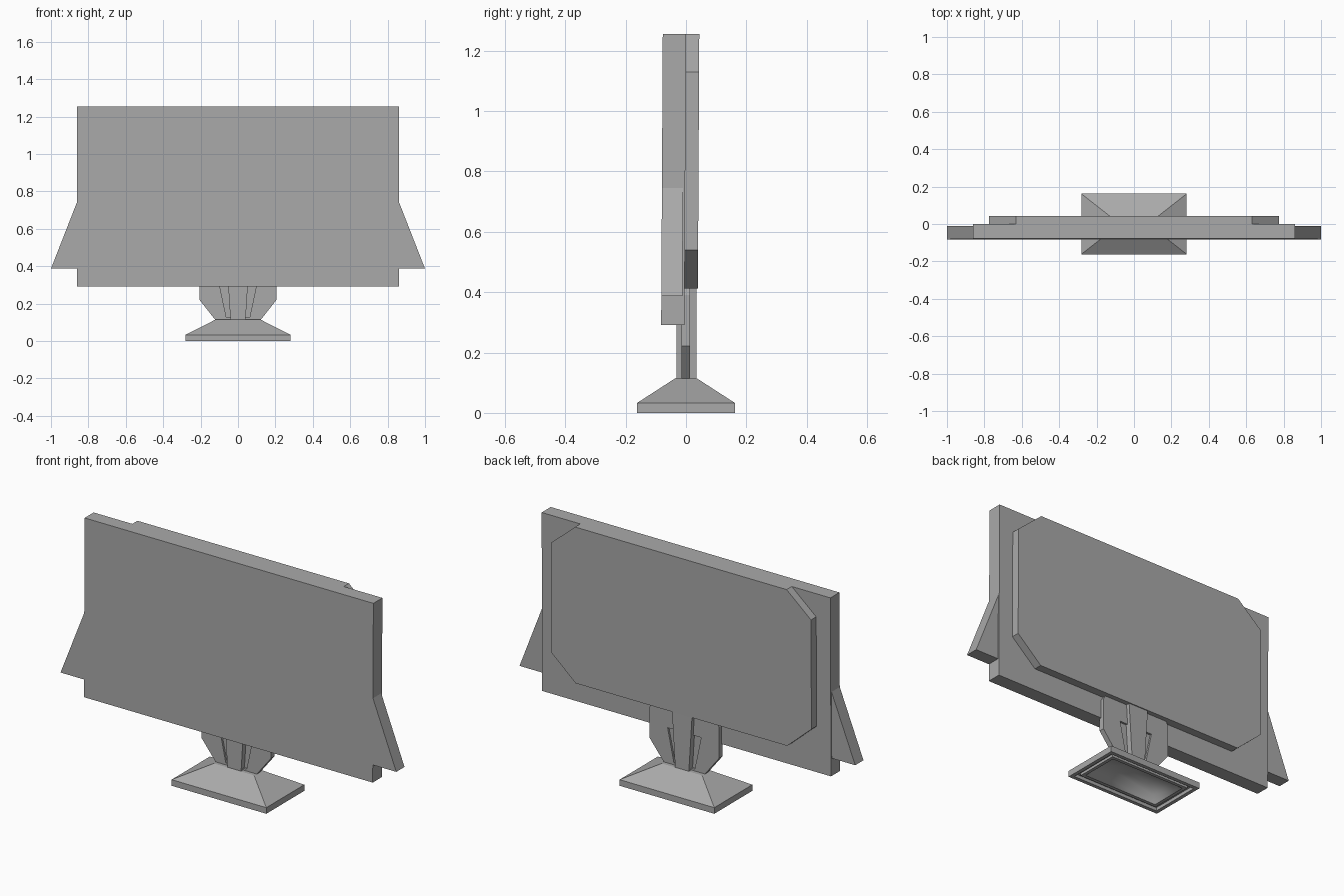
import bpy
import bmesh

cube = bpy.data.objects.get("Cube")
if cube:
    bpy.data.objects.remove(cube, do_unlink=True)

grey = bpy.data.materials.new("neutral_grey")
grey.use_nodes = True
COLOUR = (0.4, 0.4, 0.4, 1)
grey.diffuse_color = COLOUR
grey.node_tree.nodes["Principled BSDF"].inputs["Base Color"].default_value = COLOUR

LEAN = 0.0055  # slight backward tilt of the screen
TOP = 1.255


def finish(name, bm):
    bmesh.ops.recalc_face_normals(bm, faces=bm.faces)
    mesh = bpy.data.meshes.new(name)
    bm.to_mesh(mesh)
    bm.free()
    mesh.materials.append(grey)
    obj = bpy.data.objects.new(name, mesh)
    bpy.context.scene.collection.objects.link(obj)
    return obj


def plate(name, outline, front, back, lean=0.0, side=1):
    """Extrude an (x, z) outline from front to back along y."""
    bm = bmesh.new()
    rings = [[bm.verts.new((side * x, y + lean * (z - TOP), z)) for x, z in outline]
             for y in (front, back)]
    bm.faces.new(rings[0])
    bm.faces.new(rings[1])
    n = len(outline)
    for i in range(n):
        j = (i + 1) % n
        bm.faces.new((rings[0][i], rings[0][j], rings[1][j], rings[1][i]))
    return finish(name, bm)


def rect_loft(name, levels):
    """Join centred rectangles (half x, half y, z) and cap both ends."""
    bm = bmesh.new()
    rings = [[bm.verts.new((sx * hx, sy * hy, z))
              for sx, sy in ((-1, -1), (1, -1), (1, 1), (-1, 1))]
             for hx, hy, z in levels]
    for a, b in zip(rings, rings[1:]):
        for i in range(4):
            j = (i + 1) % 4
            bm.faces.new((a[i], a[j], b[j], b[i]))
    bm.faces.new(rings[0])
    bm.faces.new(rings[-1])
    return finish(name, bm)


# Screen slab
plate("screen_panel", [(-0.86, 0.292), (0.86, 0.292), (0.86, TOP), (-0.86, TOP)],
      -0.077, 0.0, LEAN)

# Raised rear housing with clipped corners
half = [(0.63, 0.412), (0.775, 0.54), (0.775, 1.13), (0.63, TOP)]
plate("rear_housing", half + [(-x, z) for x, z in reversed(half)], -0.01, 0.044, LEAN)

# Foot: rim, sloped top, and a grooved hollow underside
foot = rect_loft("foot", [
    (0.12, 0.035, 0.115), (0.282, 0.162, 0.033), (0.282, 0.162, 0.0),
    (0.262, 0.142, 0.0), (0.262, 0.142, 0.018), (0.24, 0.122, 0.018),
    (0.24, 0.122, 0.004), (0.222, 0.104, 0.004),
    (0.195, 0.088, 0.042), (0.14, 0.055, 0.072), (0.05, 0.02, 0.085)])
for face in foot.data.polygons:
    c = face.center
    face.use_smooth = abs(c.x) < 0.22 and abs(c.y) < 0.1 and c.z < 0.09 and face.normal.z < 0

# Central neck column
plate("neck_column", [(-0.04, 0.105), (0.04, 0.105), (0.06, 0.42), (-0.06, 0.42)],
      -0.032, 0.034)

# Side braces: a thin web by the column, with a thicker fin around it
for side, label in ((1, "left"), (-1, "right")):
    plate(label + "_brace_web",
          [(0.03, 0.11), (0.08, 0.11), (0.12, 0.31), (0.03, 0.31)],
          -0.004, 0.003, 0, side)
    plate(label + "_brace_fin",
          [(0.03, 0.105), (0.115, 0.105), (0.207, 0.222), (0.207, 0.39),
           (0.19, 0.42), (0.03, 0.42), (0.03, 0.305), (0.1, 0.305),
           (0.062, 0.125), (0.03, 0.125)],
          -0.015, 0.014, 0, side)
    # Triangular wing beside the screen
    plate(label + "_wing", [(0.85, 0.387), (1.0, 0.387), (0.86, 0.745), (0.85, 0.745)],
          -0.077, -0.007, LEAN, side)
